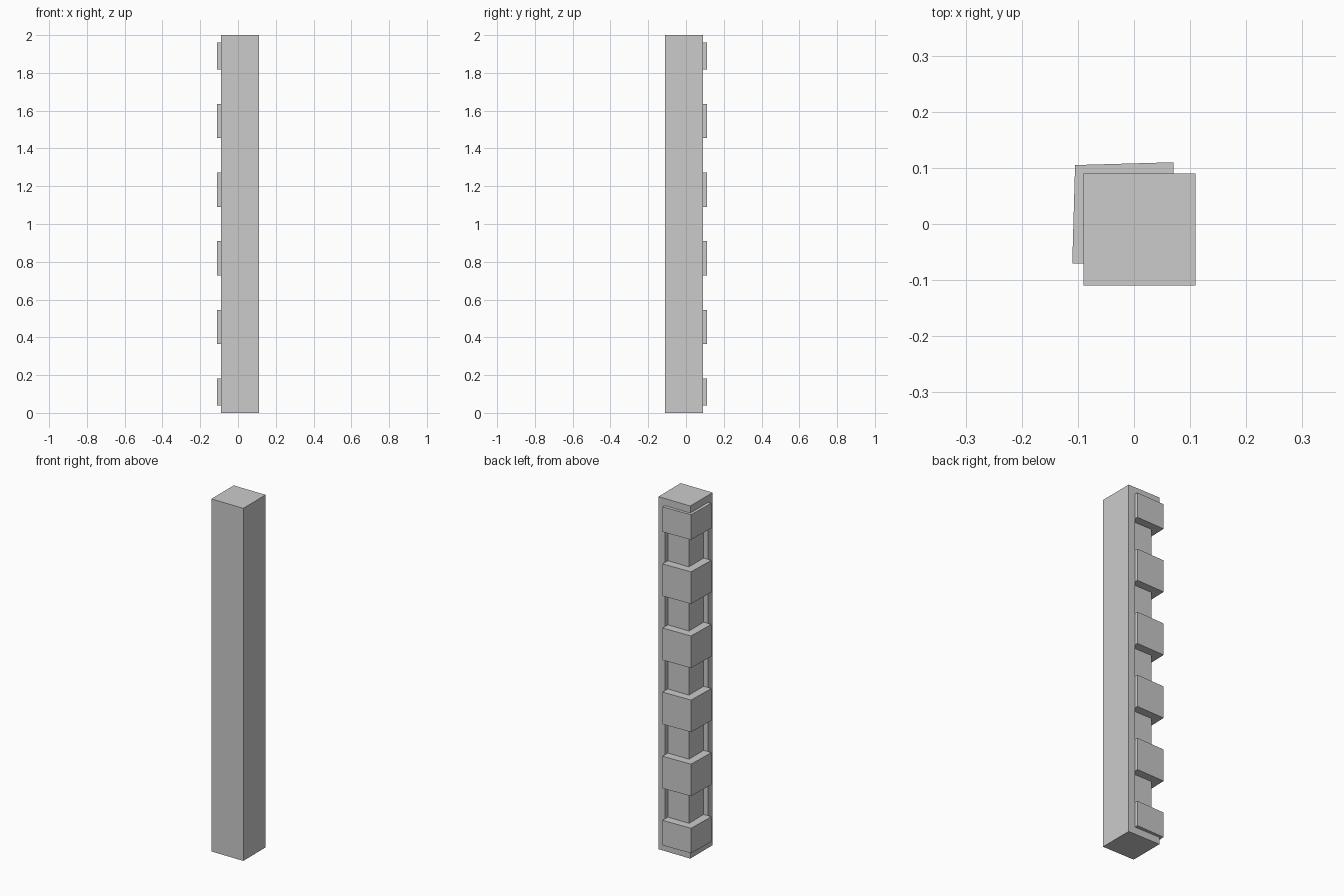
import bpy, bmesh

if "Cube" in bpy.data.objects:
    bpy.data.objects.remove(bpy.data.objects["Cube"])

X0, X1 = -0.09, 0.11      # pillar extents in x
Y0, Y1 = -0.11, 0.09      # pillar extents in y
H = 2.0
DEPTH = 0.028             # recess depth at the back-left corner
EDGE = 0.07               # where the recess ends along each face
CAP = 0.04                # solid band at top and bottom


def prism(name, profile, z0, z1):
    """Closed prism over a counter-clockwise profile from z0 to z1."""
    bm = bmesh.new()
    low = [bm.verts.new((x, y, z0)) for x, y in profile]
    high = [bm.verts.new((x, y, z1)) for x, y in profile]
    bm.faces.new(low[::-1])
    bm.faces.new(high)
    for i in range(len(profile)):
        j = (i + 1) % len(profile)
        bm.faces.new((low[i], low[j], high[j], high[i]))
    mesh = bpy.data.meshes.new(name)
    bm.to_mesh(mesh)
    bm.free()
    obj = bpy.data.objects.new(name, mesh)
    bpy.context.collection.objects.link(obj)
    return obj


def corner_profile(right, corner, left):
    """L-shaped section wrapped round the back-left corner."""
    xi, yi = X0 + DEPTH, Y1 - DEPTH
    return [(EDGE, right), corner, (left, -EDGE), (xi, -EDGE), (xi, yi), (EDGE, yi)]


# Square pillar
pillar = prism("pillar", [(X0, Y0), (X1, Y0), (X1, Y1), (X0, Y1)], 0, H)

# Recess cut along the corner, leaving solid bands at both ends
cutter = prism("recess_cutter", corner_profile(0.2, (-0.2, 0.2), -0.2), CAP, H - CAP)
cutter.hide_render = True
mod = pillar.modifiers.new("recess", "BOOLEAN")
mod.operation = "DIFFERENCE"
mod.solver = "EXACT"
mod.object = cutter
bpy.context.view_layer.objects.active = pillar
bpy.ops.object.modifier_apply(modifier=mod.name)
bpy.data.objects.remove(cutter)

# Corner stones: every other course, the end ones trimmed by the bands
course = H / 11
for i in range(6):
    z0 = max(2 * i * course, CAP)
    z1 = min((2 * i + 1) * course, H - CAP)
    prism(f"corner_stone_{i + 1}", corner_profile(0.11, (-0.105, 0.105), -0.11), z0, z1)
